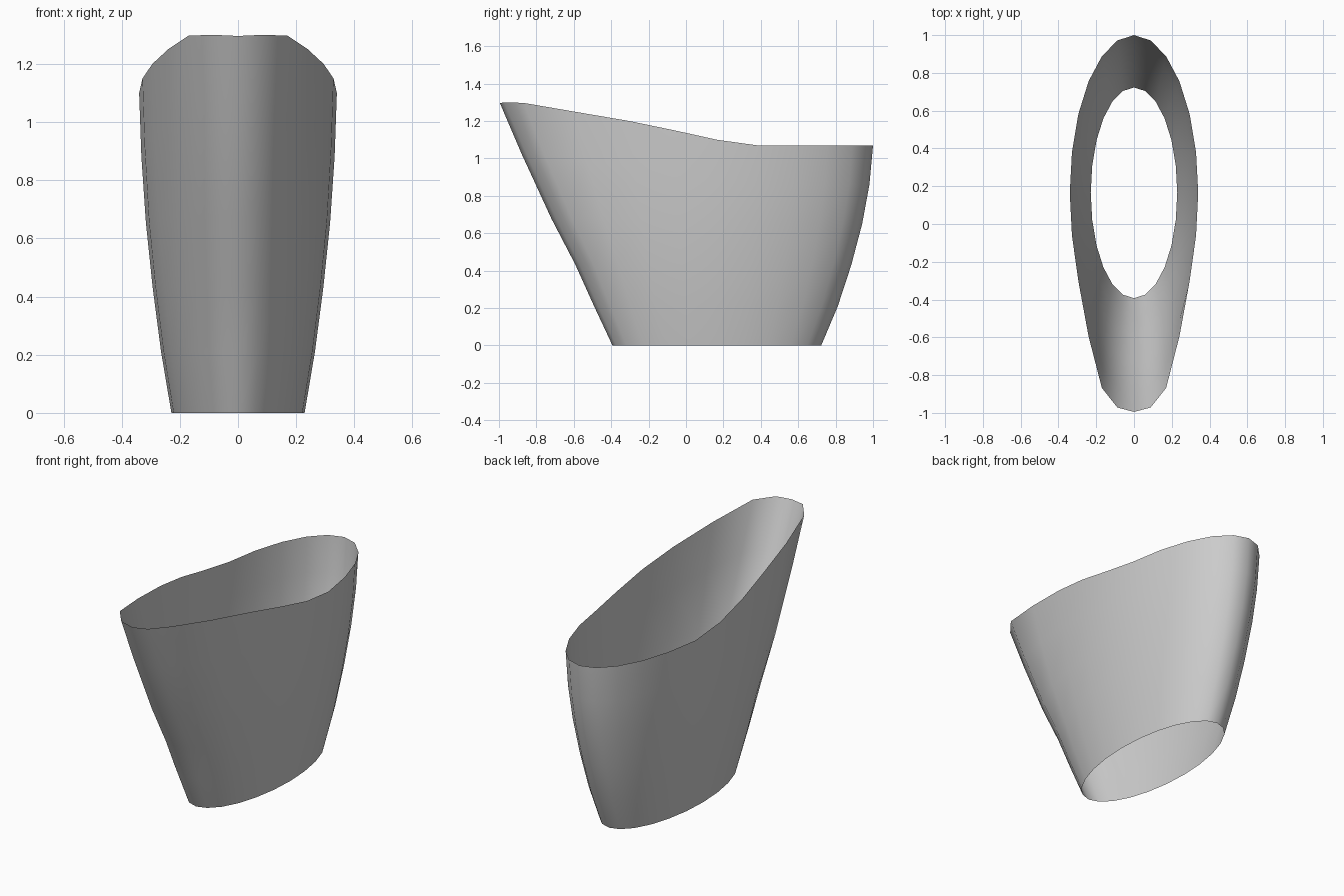
import bpy, bmesh, math

if "Cube" in bpy.data.objects:
    bpy.data.objects.remove(bpy.data.objects["Cube"])

SIDES = 24
# rows from base to rim: height, flare, and how much of the front sweep / rim rise applies
HEIGHT = [0, 0.21, 0.43, 0.65, 0.86, 1.07]
FLARE = [0, 0.32, 0.58, 0.79, 0.93, 1]
SWEEP = [0, 0.03, 0.12, 0.33, 0.70, 1]
RISE = [0, 0, 0.02, 0.12, 0.72, 1]
# raised front of the rim, every 15 degrees from back to front
RIM_Y = [0, 0, 0, 0, 0, 0, 0, -0.01, -0.05, -0.17, -0.31, -0.33, -0.325]
RIM_Z = [0, 0, 0, 0, 0, 0, 0.03, 0.08, 0.13, 0.18, 0.227, 0.23, 0.226]

# open-ended flared oval shell
bm = bmesh.new()
rings = []
for h, f, s, r in zip(HEIGHT, FLARE, SWEEP, RISE):
    ring = []
    for i in range(SIDES):
        a = math.tau * i / SIDES
        k = min(i, SIDES - i)
        x = (0.229 + 0.111 * f) * math.sin(a)
        y = 0.165 + (0.558 + 0.277 * f) * math.cos(a) + RIM_Y[k] * s
        ring.append(bm.verts.new((x, y, h + RIM_Z[k] * r)))
    rings.append(ring)
for lo, hi in zip(rings, rings[1:]):
    for i in range(SIDES):
        j = (i + 1) % SIDES
        bm.faces.new((lo[j], lo[i], hi[i], hi[j]))
for face in bm.faces:
    face.smooth = True

mesh = bpy.data.meshes.new("oval_shell")
bm.to_mesh(mesh)
bm.free()
shell = bpy.data.objects.new("oval_shell", mesh)
bpy.context.collection.objects.link(shell)
